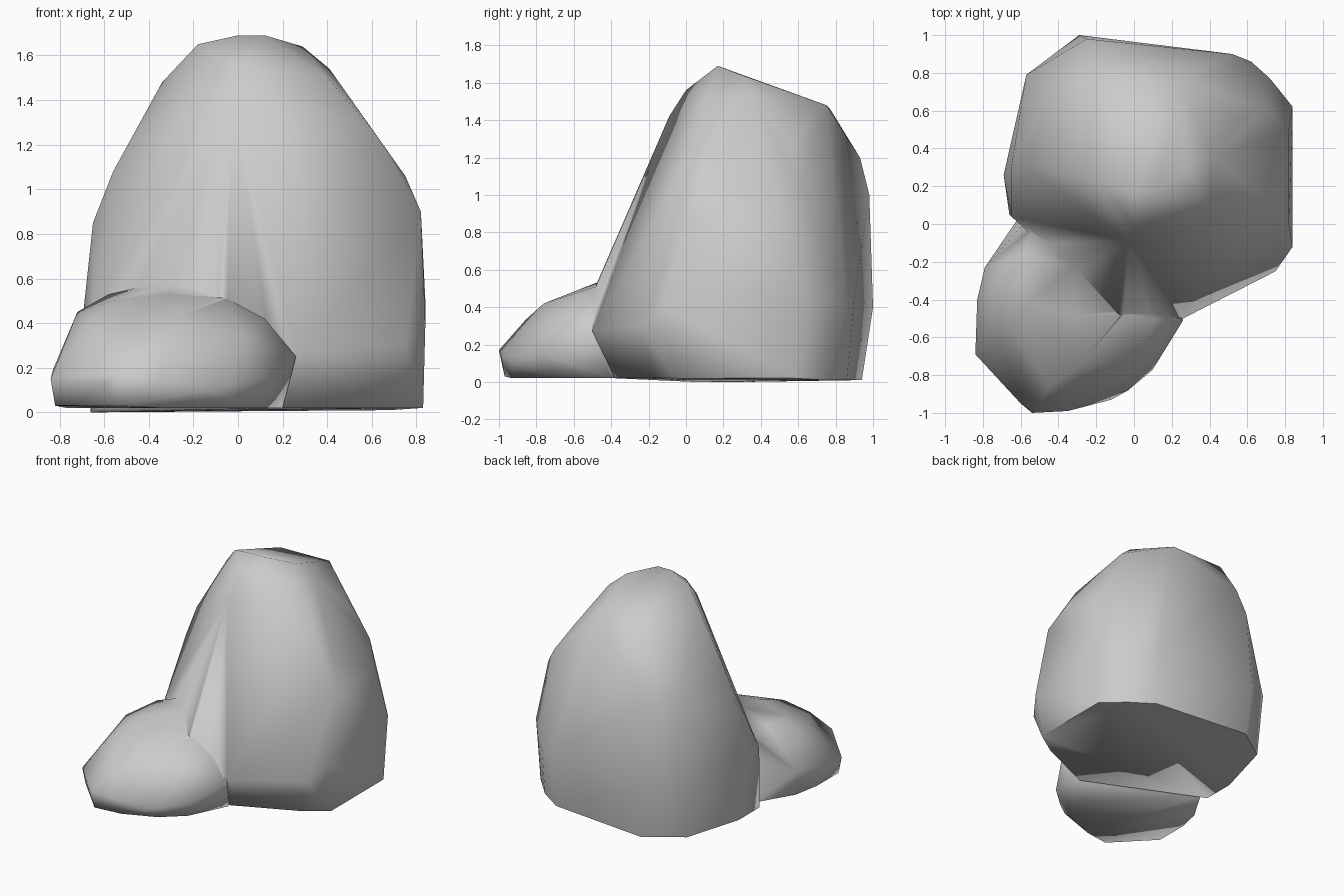
import bpy, bmesh
from math import radians


def hull_rock(name, points):
    """Faceted stone wrapped around a few corner points."""
    bm = bmesh.new()
    for p in points:
        bm.verts.new(p)
    res = bmesh.ops.convex_hull(bm, input=bm.verts[:])
    junk = {g for g in res["geom_interior"] + res["geom_unused"]
            if isinstance(g, bmesh.types.BMVert)}
    bmesh.ops.delete(bm, geom=list(junk), context='VERTS')
    bmesh.ops.recalc_face_normals(bm, faces=bm.faces[:])
    me = bpy.data.meshes.new(name)
    bm.to_mesh(me)
    bm.free()
    ob = bpy.data.objects.new(name, me)
    bpy.context.collection.objects.link(ob)
    return ob


# Tall boulder: base ring, widest ring, shoulders, crown
tall = hull_rock("boulder", [
    (-.66, .05, 0), (-.66, .3, 0), (-.54, .76, .01), (-.28, .94, .01), (.5, .86, .01),
    (.68, .74, .01), (.83, .58, .02), (.83, -.06, .02), (.65, -.18, .02), (.2, -.38, .02),
    (-.69, .26, .48), (-.65, .04, .45), (-.57, .79, .5), (-.29, 1, .4), (.52, .9, .45),
    (.62, .86, .4), (.72, .77, .45), (.84, .62, .5), (.84, -.12, .4), (.75, -.25, .3),
    (.26, -.5, .27), (-.08, -.48, .52), (-.28, -.28, .5),
    (-.65, .3, .85), (-.25, .98, 1), (.82, .5, .9), (.82, .0, .9),
    (-.56, .3, 1.08), (-.46, .72, 1.05), (-.2, .93, 1.2), (.75, .1, 1.06), (.7, .6, 1.06),
    (.6, .05, 1.27), (.56, .56, 1.27), (-.34, .35, 1.48), (-.18, .77, 1.46), (.25, .75, 1.48),
    (.4, .1, 1.5), (.41, .35, 1.54), (.29, .3, 1.64), (-.18, .22, 1.65), (0, .17, 1.69),
    (.12, .17, 1.69), (0, 0, 1.56), (-.03, -.09, 1.42)])

# Low stone leaning against the front left
low = hull_rock("low_stone", [
    (-.62, .02, .02), (-.77, -.23, .02), (-.82, -.42, .03), (-.82, -.68, .03),
    (-.54, -.97, .03), (-.34, -.93, .02), (-.1, -.83, .02), (.06, -.69, .02), (.2, -.4, .02),
    (-.79, -.23, .2), (-.83, -.4, .19), (-.84, -.69, .15), (-.6, -.95, .13), (-.54, -1, .17),
    (-.35, -.99, .15), (-.12, -.93, .1), (-.03, -.88, .13), (.1, -.77, .15), (.26, -.51, .25),
    (-.72, -.33, .45), (-.66, -.55, .41), (-.45, -.86, .33), (-.3, -.76, .42), (.02, -.7, .35),
    (.12, -.5, .42), (-.56, -.42, .5), (-.3, -.48, .53), (-.05, -.48, .51), (-.58, -.15, .53),
    (-.45, -.1, .56), (-.29, -.2, .58), (-.1, -.3, .5), (.2, -.35, .3), (-.5, .1, .4)])

# Fuse the two stones into one rock
mod = tall.modifiers.new("fuse", 'BOOLEAN')
mod.operation = 'UNION'
mod.solver = 'EXACT'
mod.object = low
bpy.context.view_layer.objects.active = tall
tall.select_set(True)
bpy.ops.object.modifier_apply(modifier=mod.name)
bpy.data.objects.remove(low)
bpy.ops.object.shade_smooth_by_angle(angle=radians(75))
